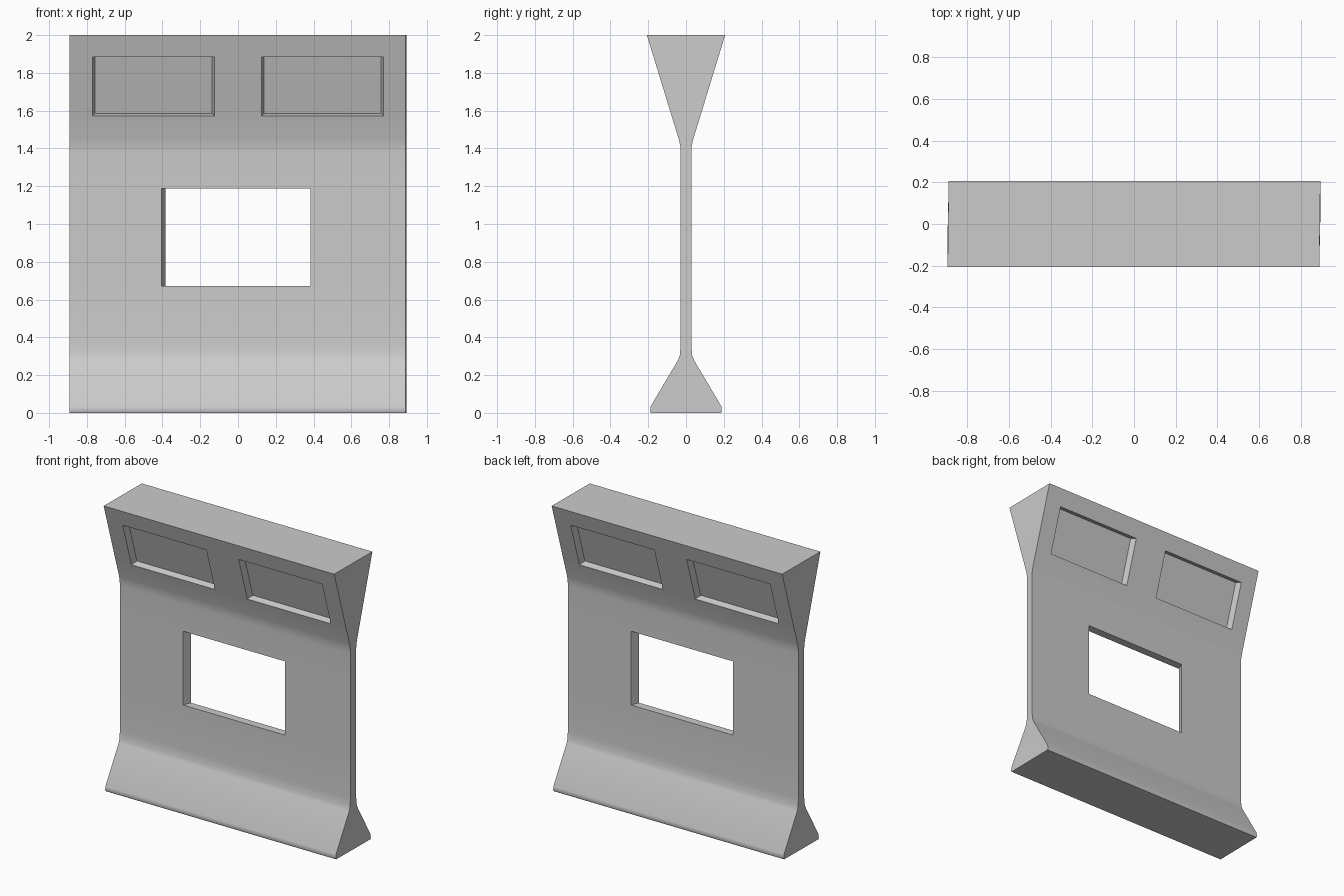
import bpy, bmesh, math
from mathutils import Vector

if "Cube" in bpy.data.objects:
    bpy.data.objects.remove(bpy.data.objects["Cube"])

# Front sheet layout: columns across x, rows of (z, half thickness)
COLS = [-0.893, -0.77, -0.405, -0.125, 0.125, 0.383, 0.77, 0.888]
ROWS = [(0.0, 0.185), (0.01, 0.19), (0.035, 0.187), (0.28, 0.042), (0.305, 0.033),
        (0.36, 0.028), (0.672, 0.028), (1.187, 0.028), (1.375, 0.028), (1.41, 0.03),
        (1.445, 0.037), (1.572, 0.076), (1.885, 0.172), (2.0, 0.207)]
NC, NR = len(COLS), len(ROWS)
WINDOW = (2, 5, 6, 7)                            # column and row index limits
RECESSES = [(1, 3, 11, 12), (4, 6, 11, 12)]
INWARD = Vector((0, 0.957, 0.291)) * 0.045       # recess depth along face normal
DRAFT = 0.012                                    # side taper of the recesses

bm = bmesh.new()


def ring(i0, i1, j0, j1):
    """Grid indices around a rectangular patch."""
    return ([(i, j0) for i in range(i0, i1)] + [(i1, j) for j in range(j0, j1)] +
            [(i, j1) for i in range(i1, i0, -1)] + [(i0, j) for j in range(j1, j0, -1)])


def wall(a, b):
    """Join two matching vertex loops with quads."""
    for k in range(len(a)):
        n = (k + 1) % len(a)
        bm.faces.new((a[k], a[n], b[n], b[k]))


def patch(grid, i0, i1, j0, j1, holes=()):
    """Fill a rectangular patch with quads, leaving the holes open."""
    for i in range(i0, i1):
        for j in range(j0, j1):
            if not any(a <= i < b and c <= j < d for a, b, c, d in holes):
                bm.faces.new([grid[p] for p in ((i, j), (i + 1, j), (i + 1, j + 1), (i, j + 1))])


def sheet(s):
    """One panel side with two recesses; s = -1 turns it half a turn about z."""
    turn = lambda v: Vector((v.x * s, v.y * s, v.z))
    flat = {(i, j): Vector((x, -y, z)) for i, x in enumerate(COLS) for j, (z, y) in enumerate(ROWS)}
    grid = {k: bm.verts.new(turn(v)) for k, v in flat.items()}
    patch(grid, 0, NC - 1, 0, NR - 1, [WINDOW] + RECESSES)
    for r in RECESSES:
        taper = lambda i: Vector((DRAFT * ((i == r[0]) - (i == r[1])), 0, 0))
        floor = {(i, j): bm.verts.new(turn(flat[i, j] + INWARD + taper(i)))
                 for i in range(r[0], r[1] + 1) for j in range(r[2], r[3] + 1)}
        patch(floor, *r)
        wall([grid[p] for p in ring(*r)], [floor[p] for p in ring(*r)])
    return grid


front, back = sheet(1), sheet(-1)

# Outer rim and window reveal join the two sides
for r in ((0, NC - 1, 0, NR - 1), WINDOW):
    loop = ring(*r)
    wall([front[p] for p in loop], [back[NC - 1 - i, j] for i, j in loop])

bmesh.ops.recalc_face_normals(bm, faces=bm.faces[:])
mesh = bpy.data.meshes.new("window_panel")
bm.to_mesh(mesh)
bm.free()
panel = bpy.data.objects.new("window_panel", mesh)
bpy.context.collection.objects.link(panel)

# Soft bends in the panel, crisp rims
bpy.context.view_layer.objects.active = panel
panel.select_set(True)
bpy.ops.object.shade_smooth_by_angle(angle=math.radians(40))
